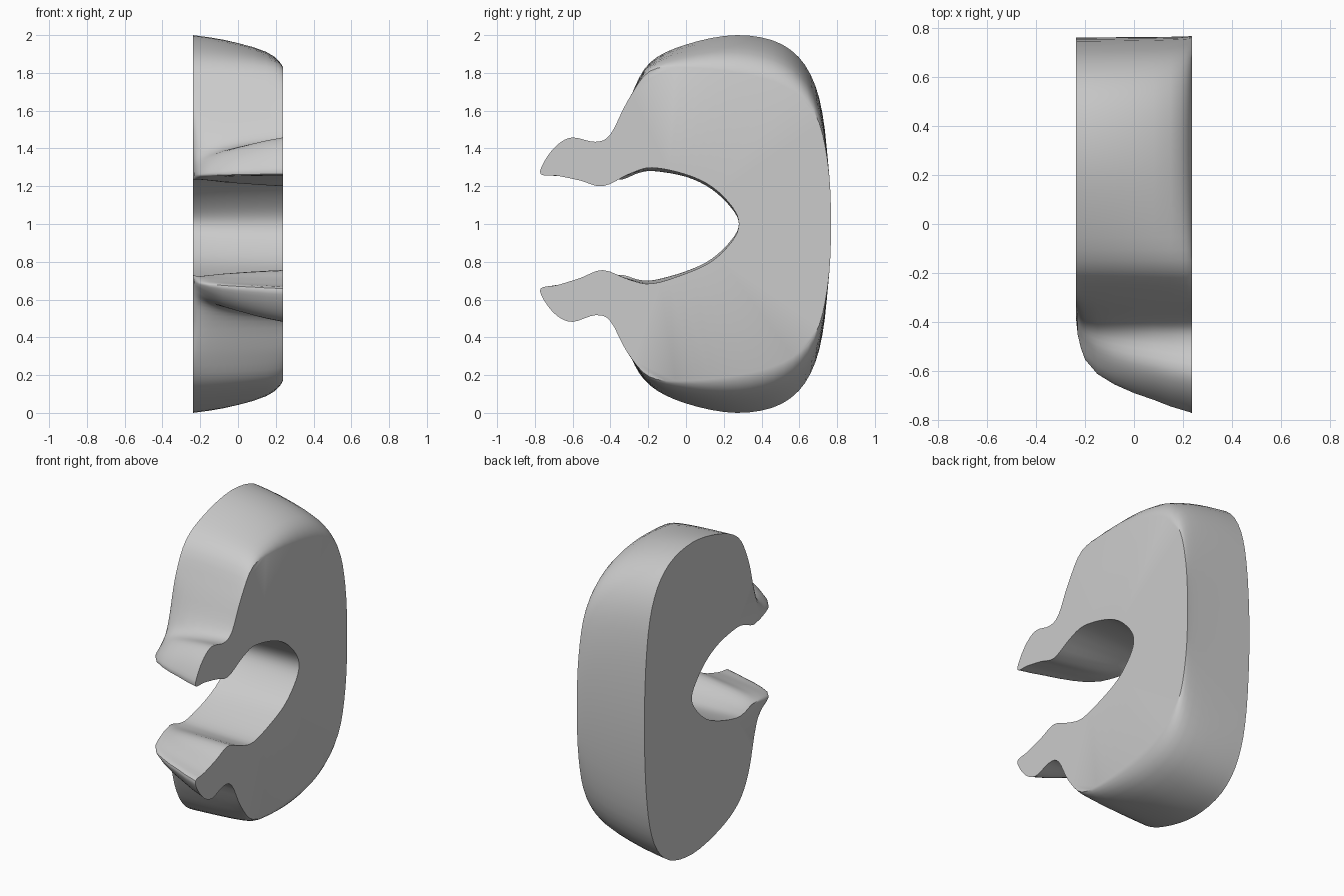
import bpy, bmesh

if "Cube" in bpy.data.objects:
    bpy.data.objects.remove(bpy.data.objects["Cube"])

# Upper half outline (y, z) on the +x face and the -x face, slot apex round to back.
# kind: 'b' = outer body, 'j' = slot and jaw
HALF = [
    ((0.28, 1.0), (0.28, 1.0), 'j'),
    ((0.245, 1.09), (0.24, 1.085), 'j'),
    ((0.14, 1.195), (0.135, 1.185), 'j'),
    ((0.0, 1.262), (0.0, 1.25), 'j'),
    ((-0.18, 1.298), (-0.17, 1.28), 'j'),
    ((-0.30, 1.265), (-0.25, 1.27), 'j'),
    ((-0.44, 1.20), (-0.31, 1.245), 'j'),
    ((-0.56, 1.23), (-0.345, 1.235), 'j'),
    ((-0.68, 1.255), (-0.37, 1.24), 'j'),
    ((-0.77, 1.265), (-0.38, 1.255), 'j'),
    ((-0.745, 1.34), (-0.382, 1.27), 'j'),
    ((-0.68, 1.42), (-0.382, 1.285), 'j'),
    ((-0.60, 1.458), (-0.38, 1.31), 'j'),
    ((-0.48, 1.435), (-0.37, 1.37), 'j'),
    ((-0.40, 1.475), (-0.345, 1.48), 'j'),
    ((-0.31, 1.65), (-0.29, 1.68), 'b'),
    ((-0.19, 1.81), (-0.19, 1.855), 'b'),
    ((0.0, 1.83), (0.0, 1.95), 'b'),
    ((0.28, 1.80), (0.27, 2.0), 'b'),
    ((0.52, 1.73), (0.51, 1.95), 'b'),
    ((0.68, 1.59), (0.66, 1.79), 'b'),
    ((0.75, 1.33), (0.735, 1.50), 'b'),
    ((0.768, 1.0), (0.762, 1.0), 'b'),
]

# Section stations: x, body blend, jaw reach blend, jaw height blend
STATIONS = [
    (-0.2375, 0.0, 0.0, 0.0), (-0.23, 0.005, 0.18, 0.02),
    (-0.217, 0.015, 0.32, 0.05), (-0.20, 0.025, 0.44, 0.09),
    (-0.15, 0.06, 0.59, 0.28), (-0.08, 0.12, 0.70, 0.48),
    (0.0, 0.21, 0.79, 0.64), (0.08, 0.32, 0.86, 0.78),
    (0.15, 0.46, 0.93, 0.89), (0.19, 0.59, 0.96, 0.94),
    (0.215, 0.73, 0.98, 0.97), (0.229, 0.86, 0.99, 0.99),
    (0.2375, 1.0, 1.0, 1.0),
]


def section(body, reach, height):
    upper = []
    for a, b, kind in HALF:
        ty, tz = (body, body) if kind == 'b' else (reach, height)
        upper.append((b[0] + (a[0] - b[0]) * ty, b[1] + (a[1] - b[1]) * tz))
    # the lower jaw hangs slightly lower than an exact mirror image
    lower = [(y, 2 - z + (0.1 * y if -0.8 < y < 0 and 1 < z < 1.7 else 0))
             for y, z in upper[-2:0:-1]]
    return upper + lower


def smooth_loop(pts, steps=4):
    out, n = [], len(pts)
    for i in range(n):
        p0, p1, p2, p3 = (pts[(i + k) % n] for k in (-1, 0, 1, 2))
        for s in range(steps):
            t = s / steps
            out.append(tuple(
                0.5 * (2 * p1[c] + (p2[c] - p0[c]) * t
                       + (2 * p0[c] - 5 * p1[c] + 4 * p2[c] - p3[c]) * t * t
                       + (3 * p1[c] - p0[c] - 3 * p2[c] + p3[c]) * t ** 3)
                for c in (0, 1)))
    return out


# Clip body lofted through the sections
bm = bmesh.new()
rings = [[bm.verts.new((x, y, z)) for y, z in smooth_loop(section(b, r, h))]
         for x, b, r, h in STATIONS]
n = len(rings[0])
for r0, r1 in zip(rings, rings[1:]):
    for i in range(n):
        j = (i + 1) % n
        bm.faces.new((r0[i], r0[j], r1[j], r1[i]))

# Flat side faces
caps = [bm.faces.new(rings[0]), bm.faces.new(rings[-1])]
bmesh.ops.recalc_face_normals(bm, faces=bm.faces)
bmesh.ops.triangulate(bm, faces=caps)

mesh = bpy.data.meshes.new("clip_body")
bm.to_mesh(mesh)
bm.free()
clip = bpy.data.objects.new("clip_body", mesh)
bpy.context.collection.objects.link(clip)
bpy.context.view_layer.objects.active = clip
clip.select_set(True)
bpy.ops.object.shade_smooth_by_angle(angle=0.7)
